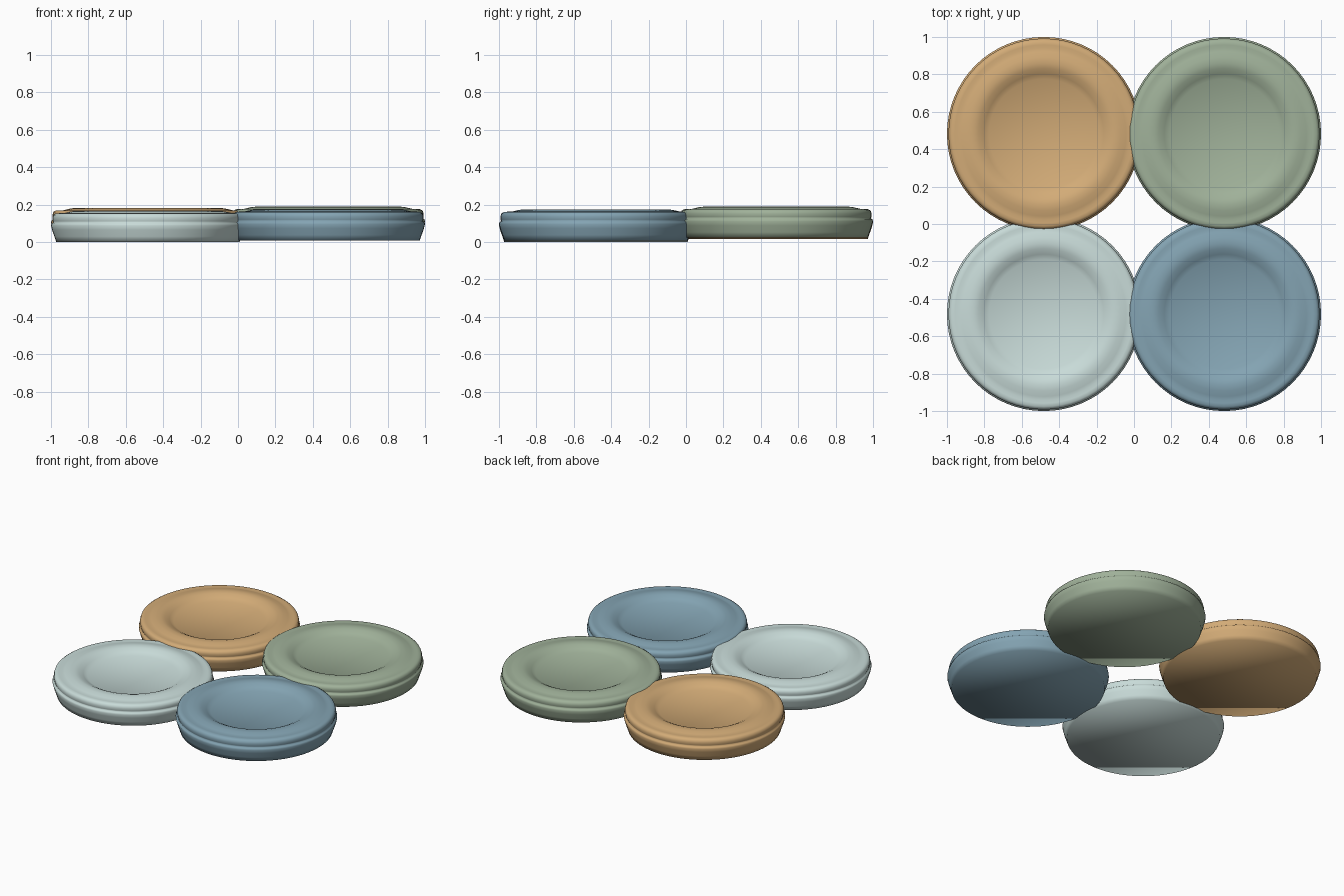
import bpy, math

default = bpy.data.objects.get("Cube")
if default:
    bpy.data.objects.remove(default, do_unlink=True)

SIDES = 64
SPACING = 0.482

# Cushion half-section as (radius, height): base, side, piping groove, lip, crown, dish
PROFILE = [
    (0.490, 0.000), (0.500, 0.030), (0.512, 0.065), (0.518, 0.088),
    (0.514, 0.100), (0.505, 0.104), (0.508, 0.112), (0.510, 0.130),
    (0.505, 0.145), (0.494, 0.152), (0.476, 0.154), (0.460, 0.152),
    (0.440, 0.157), (0.410, 0.164), (0.378, 0.167), (0.350, 0.160),
    (0.320, 0.145), (0.293, 0.129),
]


def make_material(name, colour):
    mat = bpy.data.materials.new(name)
    mat.use_nodes = True
    rgba = (*colour, 1.0)
    mat.diffuse_color = rgba
    mat.node_tree.nodes["Principled BSDF"].inputs["Base Color"].default_value = rgba
    return mat


def lathe(name, profile, location, material):
    """Revolve the profile about z and close both ends with flat caps."""
    verts = []
    for radius, height in profile:
        for i in range(SIDES):
            a = math.tau * i / SIDES
            verts.append((radius * math.cos(a), radius * math.sin(a), height))
    faces = []
    for ring in range(len(profile) - 1):
        low, high = ring * SIDES, (ring + 1) * SIDES
        for i in range(SIDES):
            j = (i + 1) % SIDES
            faces.append((low + i, low + j, high + j, high + i))
    faces.append(tuple(reversed(range(SIDES))))
    faces.append(tuple(range(len(verts) - SIDES, len(verts))))

    mesh = bpy.data.meshes.new(name)
    mesh.from_pydata(verts, [], faces)
    mesh.materials.append(material)
    mesh.shade_smooth()
    obj = bpy.data.objects.new(name, mesh)
    obj.location = location
    bpy.context.collection.objects.link(obj)
    return obj


# Four cushions in a square, each resting slightly higher than the last
cushions = [
    ("pale", -1, -1, 0.000, (0.58, 0.71, 0.69)),
    ("blue", 1, -1, 0.008, (0.23, 0.37, 0.45)),
    ("tan", -1, 1, 0.016, (0.65, 0.41, 0.185)),
    ("green", 1, 1, 0.023, (0.35, 0.44, 0.32)),
]
for colour_name, sx, sy, lift, colour in cushions:
    fabric = make_material(colour_name + " fabric", colour)
    lathe(colour_name + "_cushion", PROFILE, (sx * SPACING, sy * SPACING, lift), fabric)
